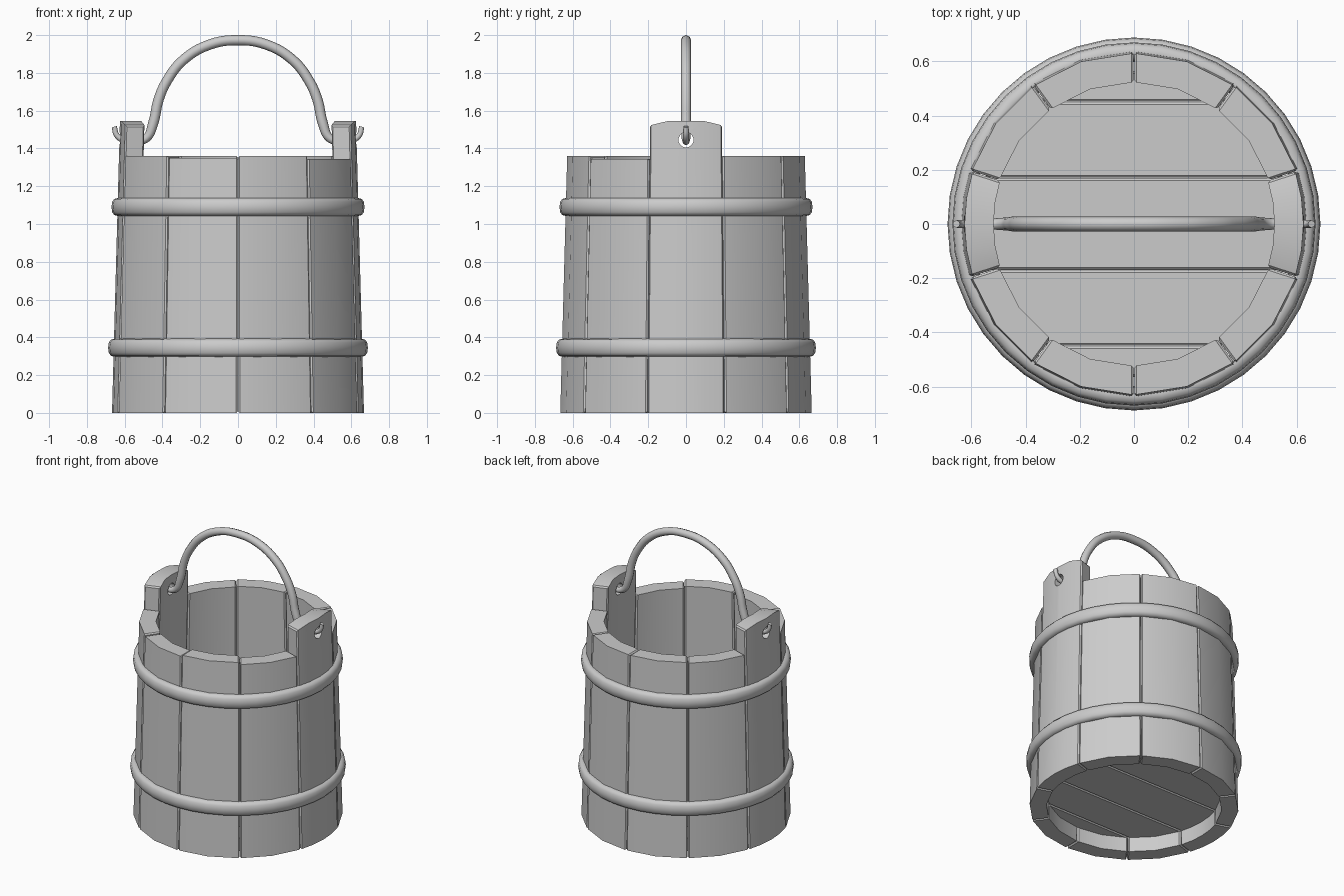
import bpy, bmesh, math
from math import sin, cos, pi, radians

if "Cube" in bpy.data.objects:
    bpy.data.objects.remove(bpy.data.objects["Cube"], do_unlink=True)

GREY = (0.6, 0.6, 0.6, 1)
mat = bpy.data.materials.new("plain_grey")
mat.use_nodes = True
mat.diffuse_color = GREY
mat.node_tree.nodes["Principled BSDF"].inputs["Base Color"].default_value = GREY


def add_object(name, bm):
    bmesh.ops.recalc_face_normals(bm, faces=bm.faces)
    mesh = bpy.data.meshes.new(name)
    bm.to_mesh(mesh)
    bm.free()
    ob = bpy.data.objects.new(name, mesh)
    bpy.context.collection.objects.link(ob)
    mesh.materials.append(mat)
    return ob


def activate(ob):
    bpy.ops.object.select_all(action="DESELECT")
    ob.select_set(True)
    bpy.context.view_layer.objects.active = ob


def smooth(ob, angle=30):
    activate(ob)
    bpy.ops.object.shade_smooth_by_angle(angle=radians(angle))


def outer_radius(z):
    return 0.667 - 0.027 * z


# Tapered stave: a swept four-sided section with chamfered sides
def stave(name, centre, tops):
    bm = bmesh.new()
    half = pi / 10 - 0.002
    rings = []
    for i, top in enumerate(tops):
        a = centre - half + 2 * half * i / (len(tops) - 1)
        ring = []
        for z, depth in ((0, 0), (top, 0), (top, 0.107), (0, 0.107)):
            r = outer_radius(z) - depth
            ring.append(bm.verts.new((r * cos(a), r * sin(a), z)))
        rings.append(ring)
    for p, q in zip(rings, rings[1:]):
        for k in range(4):
            n = (k + 1) % 4
            bm.faces.new((p[k], p[n], q[n], q[k]))
    caps = [bm.faces.new(rings[0]), bm.faces.new(rings[-1])]
    edges = [e for f in caps for e in f.edges]
    bmesh.ops.bevel(bm, geom=edges, offset=0.008, segments=1, affect="EDGES")
    return add_object(name, bm)


# Ten staves, the two on the sides being taller ears
heights = {1: 1.36, 2: 1.36, 3: 1.36, 4: 1.355, 6: 1.36, 7: 1.35, 8: 1.36, 9: 1.345}
for i, h in heights.items():
    smooth(stave(f"stave_{i}", i * pi / 5, [h] * 3))
ears = [stave(name, a, [1.522, 1.545, 1.545, 1.545, 1.522])
        for name, a in (("left_ear_stave", 0), ("right_ear_stave", pi))]

# Round holes through the ears
bpy.ops.mesh.primitive_cylinder_add(vertices=20, radius=0.04, depth=2,
                                    location=(0, 0, 1.445), rotation=(0, pi / 2, 0))
cutter = bpy.context.object
cutter.name = "hole_cutter"
cutter.hide_render = True
for ear in ears:
    mod = ear.modifiers.new("hole", "BOOLEAN")
    mod.operation = "DIFFERENCE"
    mod.solver = "EXACT"
    mod.object = cutter
    activate(ear)
    bpy.ops.object.modifier_apply(modifier="hole")
    smooth(ear)
bpy.data.objects.remove(cutter, do_unlink=True)


# Hoops: a flattened round section revolved about the axis
def hoop(name, z, radius, steps=40, sides=12):
    bm = bmesh.new()
    rows = []
    for i in range(steps):
        a = 2 * pi * i / steps
        row = []
        for k in range(sides):
            t = 2 * pi * k / sides
            r = radius + 0.036 * math.copysign(abs(cos(t)) ** 0.8, cos(t))
            h = z + 0.048 * math.copysign(abs(sin(t)) ** 0.8, sin(t))
            row.append(bm.verts.new((r * cos(a), r * sin(a), h)))
        rows.append(row)
    for i in range(steps):
        p, q = rows[i], rows[(i + 1) % steps]
        for k in range(sides):
            n = (k + 1) % sides
            bm.faces.new((p[k], q[k], q[n], p[n]))
    smooth(add_object(name, bm), 60)


hoop("upper_hoop", 1.09, 0.634)
hoop("lower_hoop", 0.345, 0.652)


# Floor boards: slices of a disc
def board(name, y0, y1, radius=0.575, low=0.1, high=0.18, steps=6):
    bm = bmesh.new()
    y0, y1 = y0 + 0.001, y1 - 0.001
    ys = [y0 + (y1 - y0) * i / steps for i in range(steps + 1)]
    right = [(math.sqrt(radius ** 2 - y * y), y) for y in ys]
    outline = right + [(-x, y) for x, y in reversed(right)]
    base = bm.faces.new([bm.verts.new((x, y, low)) for x, y in outline])
    new = bmesh.ops.extrude_face_region(bm, geom=[base])["geom"]
    bmesh.ops.translate(bm, vec=(0, 0, high - low),
                        verts=[v for v in new if isinstance(v, bmesh.types.BMVert)])
    seams = [e for e in bm.edges
             if abs(e.verts[0].co.y - e.verts[1].co.y) < 1e-5
             and abs(e.verts[0].co.x - e.verts[1].co.x) > 0.1]
    bmesh.ops.bevel(bm, geom=seams, offset=0.008, segments=1, affect="EDGES")
    add_object(name, bm)


cuts = [-0.565, -0.45, -0.17, 0.17, 0.45, 0.565]
for i, (a, b) in enumerate(zip(cuts, cuts[1:])):
    board(f"floor_board_{i + 1}", a, b)

# Bail handle: a tube thinning towards hooked ends
half_path = [(0.655, 1.515, 0.5), (0.642, 1.47, 0.55), (0.60, 1.442, 0.6),
             (0.54, 1.437, 0.7), (0.485, 1.455, 0.85), (0.45, 1.53, 1),
             (0.42, 1.66, 1), (0.375, 1.76, 1), (0.29, 1.868, 1), (0.15, 1.95, 1)]
path = half_path + [(0, 1.973, 1)] + [(-x, z, r) for x, z, r in reversed(half_path)]
curve = bpy.data.curves.new("handle", "CURVE")
curve.dimensions = "3D"
curve.bevel_depth = 0.027
curve.bevel_resolution = 2
curve.resolution_u = 5
curve.use_fill_caps = True
spline = curve.splines.new("BEZIER")
spline.bezier_points.add(len(path) - 1)
for point, (x, z, r) in zip(spline.bezier_points, path):
    point.co = (x, 0, z)
    point.radius = r
    point.handle_left_type = point.handle_right_type = "AUTO"
curve.materials.append(mat)
handle = bpy.data.objects.new("handle", curve)
bpy.context.collection.objects.link(handle)
activate(handle)
bpy.ops.object.convert(target="MESH")
smooth(bpy.context.object, 50)
